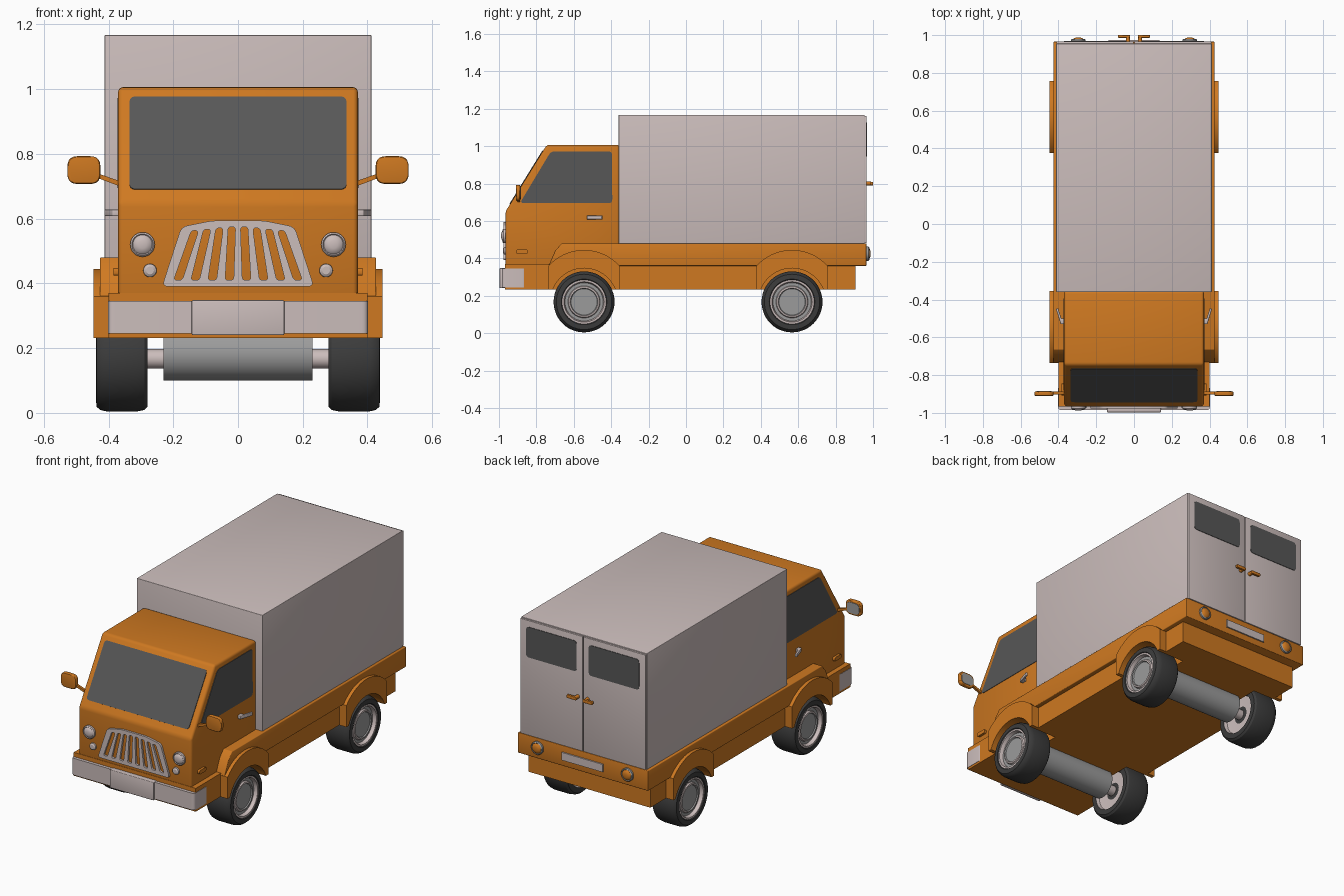
import bpy, bmesh, math
from mathutils import Vector

if "Cube" in bpy.data.objects:
    bpy.data.objects.remove(bpy.data.objects["Cube"])

def material(name, rgb):
    m = bpy.data.materials.new(name)
    m.diffuse_color = (*rgb, 1)
    m.use_nodes = True
    m.node_tree.nodes["Principled BSDF"].inputs["Base Color"].default_value = m.diffuse_color
    return m

ORANGE = material("orange paint", (0.62, 0.19, 0.015))
PALE = material("pale panel", (0.60, 0.51, 0.50))
GLASS = material("dark glass", (0.095, 0.095, 0.095))
TYRE = material("black rubber", (0.045, 0.045, 0.045))
STEEL = material("grey steel", (0.33, 0.33, 0.33))

def finish(name, bm, mats):
    bmesh.ops.recalc_face_normals(bm, faces=bm.faces)
    me = bpy.data.meshes.new(name)
    bm.to_mesh(me)
    bm.free()
    for m in mats:
        me.materials.append(m)
    for p in me.polygons:
        p.use_smooth = True
    me.set_sharp_from_angle(angle=math.radians(30))
    ob = bpy.data.objects.new(name, me)
    bpy.context.collection.objects.link(ob)
    return ob

def place(axis, u, v, t):
    return {"x": (t, u, v), "y": (u, t, v), "z": (u, v, t)}[axis]

def rounded(pts, r, n=5):
    """Round every corner of a polygon."""
    out = []
    for i, p in enumerate(pts):
        p, a, b = Vector(p), Vector(pts[i - 1]), Vector(pts[(i + 1) % len(pts)])
        s, e = p + (a - p).normalized() * r, p + (b - p).normalized() * r
        for k in range(n + 1):
            t = k / n
            out.append(tuple(s * (1 - t) ** 2 + p * 2 * t * (1 - t) + e * t * t))
    return out

def rect(u0, u1, v0, v1):
    return [(u0, v0), (u1, v0), (u1, v1), (u0, v1)]

def prism(name, pts, axis, a, b, mat, bevel=0):
    """Extrude an outline along an axis from a to b."""
    bm = bmesh.new()
    lo = [bm.verts.new(place(axis, u, v, a)) for u, v in pts]
    hi = [bm.verts.new(place(axis, u, v, b)) for u, v in pts]
    bm.faces.new(lo)
    bm.faces.new(hi)
    for i in range(len(pts)):
        bm.faces.new((lo[i - 1], lo[i], hi[i], hi[i - 1]))
    bmesh.ops.recalc_face_normals(bm, faces=bm.faces)
    if bevel:
        es = [e for e in bm.edges if e.calc_face_angle() > 0.5]
        bmesh.ops.bevel(bm, geom=es, offset=bevel, segments=3, profile=0.5, affect='EDGES')
    return finish(name, bm, [mat])

def lathe(name, prof, axis, centre, mats, idx=None, sign=1, steps=40):
    """Revolve (radius, offset) points round an axis through the centre."""
    bm = bmesh.new()
    rings = []
    for r, t in prof:
        rings.append([bm.verts.new(Vector(centre) + Vector(place(
            axis, r * math.cos(2 * math.pi * k / steps), r * math.sin(2 * math.pi * k / steps), t * sign)))
            for k in range(steps)])
    for i in range(len(prof) - 1):
        for k in range(steps):
            f = bm.faces.new((rings[i][k - 1], rings[i][k], rings[i + 1][k], rings[i + 1][k - 1]))
            f.material_index = idx[i] if idx else 0
    bm.faces.new(rings[0])
    f = bm.faces.new(rings[-1])
    f.material_index = idx[-1] if idx else 0
    return finish(name, bm, mats)

def arc(cy, cz, r, a0, a1, n=20):
    return [(cy + r * math.cos(math.radians(a0 + (a1 - a0) * k / n)),
             cz + r * math.sin(math.radians(a0 + (a1 - a0) * k / n))) for k in range(n + 1)]

WHEELS = {"front": -0.545, "rear": 0.567}
WZ = 0.167
half = math.degrees(math.asin((0.232 - WZ) / 0.18))

def arch(cy):
    """Wheel opening, running from front to back."""
    return arc(cy, WZ, 0.18, 180 - half, half)

# Chassis: central block, arched side blocks and upper skirt
prism("chassis_core", rect(-0.967, 0.905, 0.232, 0.37), "x", -0.26, 0.26, ORANGE)
side = [(-0.967, 0.232)] + arch(WHEELS["front"]) + arch(WHEELS["rear"]) + [(0.905, 0.232), (0.905, 0.37), (-0.967, 0.37)]
skirt = [(-0.735, 0.36), (0.965, 0.36), (0.965, 0.48), (-0.665, 0.48), (-0.70, 0.44)]
prism("upper_skirt", skirt, "x", -0.427, 0.427, ORANGE, 0.004)

# Cab
cab = [(-0.965, 0.355), (-0.965, 0.65), (-0.745, 1.006), (-0.355, 1.006), (-0.355, 0.355)]
prism("cab", cab, "x", -0.37, 0.37, ORANGE, 0.014)
shield = prism("windshield", rounded(rect(-0.335, 0.335, -0.168, 0.168), 0.02), "y", -0.004, 0.004, GLASS)
shield.location = (0, -0.852, 0.8325)
shield.rotation_euler.x = -math.atan2(0.22, 0.356)

# Cargo box
prism("cargo_box", rect(-0.412, 0.412, -0.36, 0.955), "z", 0.475, 1.167, PALE, 0.003)

# Bumper
prism("bumper", rounded(rect(-0.402, 0.402, -0.985, -0.855), 0.02), "z", 0.245, 0.345, PALE)
prism("bumper_centre", rect(-0.143, 0.143, 0.24, 0.348), "y", -0.997, -0.96, PALE, 0.004)

# Grille: a plate with slanted slots
cu = bpy.data.curves.new("grille_outline", 'CURVE')
cu.dimensions = '2D'
cu.fill_mode = 'BOTH'
cu.extrude = 0.008
outlines = [rounded([(-0.235, 0.39), (0.235, 0.39), (0.175, 0.575), (0.08, 0.594), (-0.08, 0.594), (-0.175, 0.575)], 0.02)]
for i in range(8):
    k = i - 3.5
    b, t, top = k * 0.053, k * 0.038, 0.577 - abs(k) * 0.004
    outlines.append(rounded([(b - 0.013, 0.41), (b + 0.013, 0.41), (t + 0.011, top), (t - 0.011, top)], 0.01, 4))
for pts in outlines:
    sp = cu.splines.new('POLY')
    sp.points.add(len(pts) - 1)
    sp.use_cyclic_u = True
    for q, (u, v) in zip(sp.points, pts):
        q.co = (u, v, 0, 1)
tmp = bpy.data.objects.new("grille_curve", cu)
bpy.context.collection.objects.link(tmp)
bpy.context.view_layer.update()
me = bpy.data.meshes.new_from_object(tmp.evaluated_get(bpy.context.evaluated_depsgraph_get()))
bpy.data.objects.remove(tmp)
me.materials.clear()
me.materials.append(PALE)
grille = bpy.data.objects.new("grille", me)
bpy.context.collection.objects.link(grille)
grille.location.y = -0.969
grille.rotation_euler.x = math.pi / 2

# Number plate at the back
prism("rear_plate", rect(-0.135, 0.135, 0.397, 0.443), "y", 0.96, 0.973, PALE)

# Axles
for end, y in WHEELS.items():
    lathe(end + "_axle", [(0.03, -0.3), (0.03, 0.3)], "x", (0, y, WZ), [PALE], steps=24)
    lathe(end + "_axle_housing", [(0.083, -0.23), (0.083, 0.23)], "x", (0, y, 0.183), [STEEL], steps=40)

# Tyre and rim profile: radius and distance outwards
wheel = [(0.05, -0.055), (0.112, -0.06), (0.118, -0.08), (0.148, -0.08), (0.158, -0.07), (0.163, -0.045),
         (0.163, 0.045), (0.158, 0.066), (0.148, 0.078), (0.122, 0.08), (0.118, 0.076), (0.108, 0.076),
         (0.102, 0.055), (0.086, 0.055), (0.082, 0.064), (0.074, 0.066), (0.07, 0.06)]
wheel_idx = [1, 1] + [0] * 7 + [0, 1, 1, 2, 1, 1, 2, 2]

for s, lr in ((1, "right"), (-1, "left")):
    prism(lr + "_chassis_side", side, "x", s * 0.26, s * 0.40, ORANGE)
    for end, y in WHEELS.items():
        lathe(f"{end}_{lr}_wheel", wheel, "x", (s * 0.359, y, WZ), [TYRE, PALE, STEEL], wheel_idx, s, 48)
        # Fender with a wheel opening
        a = math.degrees(math.asin(0.19 / 0.255))
        fender = arch(y) + [(y + 0.19, 0.232)] + arc(y, 0.19, 0.255, 90 - a, 90 + a, 16) + [(y - 0.19, 0.232)]
        prism(f"{end}_{lr}_fender", fender, "x", s * 0.38, s * 0.447, ORANGE)

    # Side window, door handle and side signal
    win = [(-0.888, 0.695), (-0.394, 0.695), (-0.396, 0.972), (-0.722, 0.972)]
    prism(lr + "_side_window", rounded(win, 0.02), "x", s * 0.366, s * 0.373, GLASS)
    handle = [(0.36, -0.53), (0.388, -0.53), (0.413, -0.45), (0.402, -0.445), (0.385, -0.50), (0.36, -0.50)]
    prism(lr + "_door_handle", [(s * u, v) for u, v in handle], "z", 0.608, 0.628, PALE, 0.003)
    prism(lr + "_side_signal", rounded(rect(-0.907, -0.845, 0.424, 0.447), 0.009), "x", s * 0.365, s * 0.384, ORANGE)

    # Mirror
    arm = [(s * 0.365, 0.7), (s * 0.365, 0.716), (s * 0.44, 0.742), (s * 0.44, 0.728)]
    prism(lr + "_mirror_arm", arm, "y", -0.902, -0.888, ORANGE)
    u0, u1 = sorted((s * 0.425, s * 0.527))
    prism(lr + "_mirror_shell", rounded(rect(u0, u1, 0.707, 0.793), 0.032), "y", -0.91, -0.886, ORANGE, 0.006)
    prism(lr + "_mirror_glass", rounded(rect(u0 + 0.011, u1 - 0.011, 0.718, 0.782), 0.024), "y", -0.888, -0.883, STEEL)

    # Lamps
    dome = [(0.038, 0), (0.038, 0.012), (0.033, 0.017), (0.03, 0.014), (0.024, 0.02), (0.012, 0.024)]
    lathe(lr + "_headlight", dome, "y", (s * 0.295, -0.964, 0.52), [PALE], sign=-1, steps=32)
    small = [(0.021, 0), (0.02, 0.01), (0.012, 0.015)]
    lathe(lr + "_front_signal", small, "y", (s * 0.272, -0.964, 0.44), [PALE], sign=-1, steps=24)
    lathe(lr + "_tail_light", dome, "y", (s * 0.295, 0.963, 0.425), [STEEL, ORANGE], [0, 0, 0, 1, 1, 1], steps=32)

    # Rear door, its window and handle
    u0, u1 = sorted((s * 0.003, s * 0.41))
    prism(lr + "_rear_door", rect(u0, u1, 0.482, 1.162), "y", 0.95, 0.966, PALE, 0.002)
    u0, u1 = sorted((s * 0.04, s * 0.37))
    prism(lr + "_rear_window", rounded(rect(u0, u1, 0.945, 1.125), 0.02), "y", 0.962, 0.969, GLASS)
    lathe(lr + "_rear_handle_stem", [(0.012, 0), (0.009, 0.03)], "y", (s * 0.032, 0.963, 0.80), [ORANGE], steps=16)
    u0, u1 = sorted((s * 0.02, s * 0.085))
    prism(lr + "_rear_handle", rounded(rect(u0, u1, 0.79, 0.809), 0.007), "y", 0.986, 1.0, ORANGE, 0.002)
